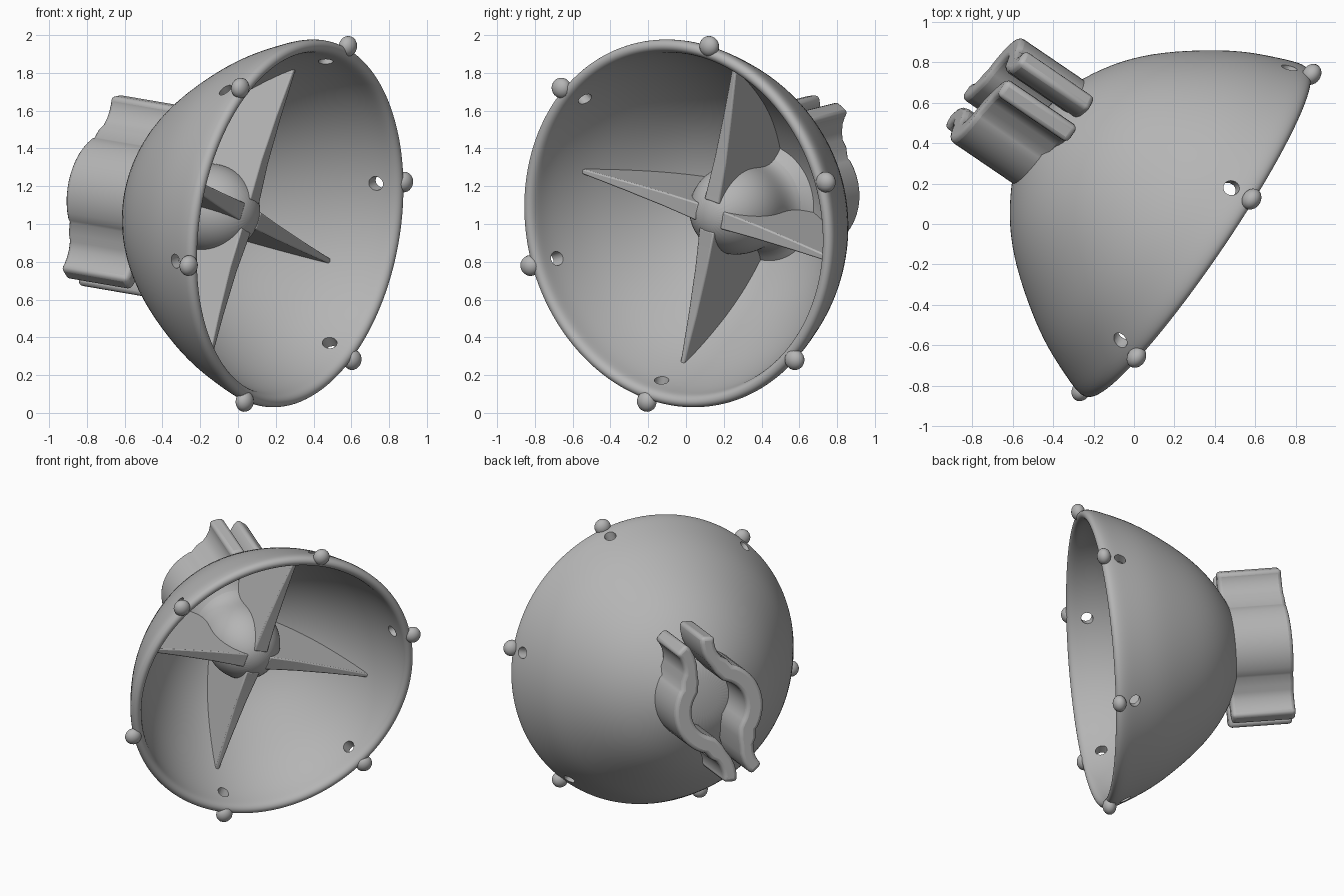
import bpy, bmesh, math
from mathutils import Matrix, Vector

cube = bpy.data.objects.get("Cube")
if cube:
    bpy.data.objects.remove(cube)

# Tilted frame: local z is the bowl axis, pointing out of the open mouth
axis = Vector((0.819, -0.557, -0.14)).normalized()
side = Vector((0, 0, 1)).cross(axis).normalized()
up = axis.cross(side)
FRAME = Matrix.Translation((0.313, -0.045, 1.0)) @ Matrix((side, up, axis)).transposed().to_4x4()
FIN_ANGLE = math.radians(73)
KNOB_ANGLE = math.radians(13)

grey = bpy.data.materials.new("plain grey")
grey.use_nodes = True
grey.diffuse_color = (0.46, 0.46, 0.46, 1)
bsdf = grey.node_tree.nodes["Principled BSDF"]
bsdf.inputs["Base Color"].default_value = grey.diffuse_color
bsdf.inputs["Roughness"].default_value = 0.6


def finish(name, bm, spin=0.0):
    """Turn a local bmesh into a placed, smooth-shaded object."""
    bmesh.ops.recalc_face_normals(bm, faces=bm.faces)
    bm.transform(FRAME @ Matrix.Rotation(spin, 4, 'Z'))
    mesh = bpy.data.meshes.new(name)
    bm.to_mesh(mesh)
    bm.free()
    mesh.materials.append(grey)
    obj = bpy.data.objects.new(name, mesh)
    bpy.context.collection.objects.link(obj)
    return obj


def smooth(obj, degrees=45):
    bpy.ops.object.select_all(action='DESELECT')
    obj.select_set(True)
    bpy.context.view_layer.objects.active = obj
    bpy.ops.object.shade_smooth_by_angle(angle=math.radians(degrees))


def apply_modifiers(obj):
    bpy.ops.object.select_all(action='DESELECT')
    obj.select_set(True)
    bpy.context.view_layer.objects.active = obj
    for mod in list(obj.modifiers):
        bpy.ops.object.modifier_apply(modifier=mod.name)


def lathe(name, profile, steps=48):
    """Revolve (radius, height) points around the bowl axis."""
    bm = bmesh.new()
    verts = [bm.verts.new((r, 0, h)) for r, h in profile]
    edges = [bm.edges.new(pair) for pair in zip(verts, verts[1:])]
    bmesh.ops.spin(bm, geom=verts + edges, cent=(0, 0, 0), axis=(0, 0, 1),
                   angle=math.tau, steps=steps)
    bmesh.ops.remove_doubles(bm, verts=bm.verts, dist=0.0005)
    obj = finish(name, bm)
    sub = obj.modifiers.new("round", 'SUBSURF')
    sub.levels = sub.render_levels = 2
    return obj


# Bowl: outer skin, rounded lip, inner skin
outer = [(0, -0.97), (0.2, -0.955), (0.34, -0.89), (0.5, -0.79), (0.65, -0.645),
         (0.8, -0.44), (0.89, -0.29), (0.955, -0.13), (0.985, -0.05)]
lip = [(0.988, 0.0), (0.955, 0.02), (0.922, 0.0), (0.912, -0.05), (0.893, -0.13)]
inner = [(0.83, -0.28), (0.745, -0.42), (0.6, -0.61), (0.46, -0.74), (0.3, -0.84),
         (0.18, -0.89), (0, -0.91)]
bowl = lathe("bowl", outer + lip + inner)
apply_modifiers(bowl)

# Six small holes just behind the lip
bm = bmesh.new()
for i in range(6):
    place = (Matrix.Rotation(KNOB_ANGLE + i * math.tau / 6, 4, 'Z')
             @ Matrix.Translation((0.93, 0, -0.115)) @ Matrix.Rotation(math.pi / 2, 4, 'Y'))
    bmesh.ops.create_cone(bm, cap_ends=True, segments=20, radius1=0.038, radius2=0.038,
                          depth=0.3, matrix=place)
cutter = finish("hole_cutter", bm)
cutter.hide_render = True
cut = bowl.modifiers.new("holes", 'BOOLEAN')
cut.object = cutter
cut.operation = 'DIFFERENCE'
cut.solver = 'EXACT'
apply_modifiers(bowl)
bpy.data.objects.remove(cutter)
smooth(bowl)

# Rim knobs
for i in range(6):
    bm = bmesh.new()
    bmesh.ops.create_uvsphere(bm, u_segments=20, v_segments=12, radius=0.05)
    bm.transform(Matrix.Translation((0.993, 0, -0.005)) @ Matrix.Diagonal((1.1, 1.1, 0.9, 1)))
    smooth(finish(f"rim_knob_{i + 1}", bm, KNOB_ANGLE + i * math.tau / 6))

# Round hub flaring into the back of the bowl
hub = lathe("hub", [(0, -0.28), (0.1, -0.30), (0.19, -0.38), (0.24, -0.49), (0.245, -0.6),
                    (0.23, -0.7), (0.25, -0.79), (0.34, -0.84), (0.36, -0.87)], 32)
smooth(hub)

# Four fins, thick at the hub and thin at the tip
fin_outline = [(0.08, -0.30), (0.3, -0.31), (0.55, -0.305), (0.83, -0.29), (0.845, -0.32),
               (0.77, -0.44), (0.62, -0.63), (0.48, -0.76), (0.3, -0.87), (0.08, -0.87)]
for i in range(4):
    bm = bmesh.new()
    faces = []
    for sign in (-1, 1):
        faces.append([bm.verts.new((r, sign * (0.052 - 0.047 * r), h)) for r, h in fin_outline])
    bm.faces.new(faces[0])
    bm.faces.new(faces[1])
    for j in range(len(fin_outline)):
        k = (j + 1) % len(fin_outline)
        bm.faces.new((faces[0][j], faces[0][k], faces[1][k], faces[1][j]))
    fin = finish(f"fin_{i + 1}", bm, FIN_ANGLE + i * math.pi / 2)
    bev = fin.modifiers.new("soft edge", 'BEVEL')
    bev.width = 0.008
    bev.segments = 2
    smooth(fin, 40)

# Split pipe clamp behind the bowl: two mirrored jaws with ears at both ends
ear = [(0.50, 0.1), (0.46, 0.083), (0.41, 0.076), (0.36, 0.08), (0.31, 0.095), (0.27, 0.115)]
arc = [(0.25 * math.cos(math.radians(a)), 0.25 * math.sin(math.radians(a)))
       for a in range(34, 147, 8)]
path = [Vector(p) for p in ear + arc + [(-p, q) for p, q in reversed(ear)]]
for sign, name in ((1, "clamp_jaw_a"), (-1, "clamp_jaw_b")):
    bm = bmesh.new()
    rows = []
    for j, p in enumerate(path):
        along = (path[min(j + 1, len(path) - 1)] - path[max(j - 1, 0)]).normalized()
        normal = Vector((-along.y, along.x))
        half = 0.06 if p.length < 0.3 else 0.048
        rows.append([bm.verts.new((q.x, sign * q.y, h))
                     for q, h in ((p - normal * half, -0.86), (p + normal * half, -0.86),
                                  (p + normal * half, -1.285), (p - normal * half, -1.285))])
    for a, b in zip(rows, rows[1:]):
        for k in range(4):
            bm.faces.new((a[k], a[(k + 1) % 4], b[(k + 1) % 4], b[k]))
    bm.faces.new(rows[0])
    bm.faces.new(rows[-1])
    jaw = finish(name, bm, FIN_ANGLE)
    bev = jaw.modifiers.new("soft edge", 'BEVEL')
    bev.width = 0.025
    bev.segments = 3
    bev.limit_method = 'ANGLE'
    bev.angle_limit = math.radians(50)
    smooth(jaw, 50)
